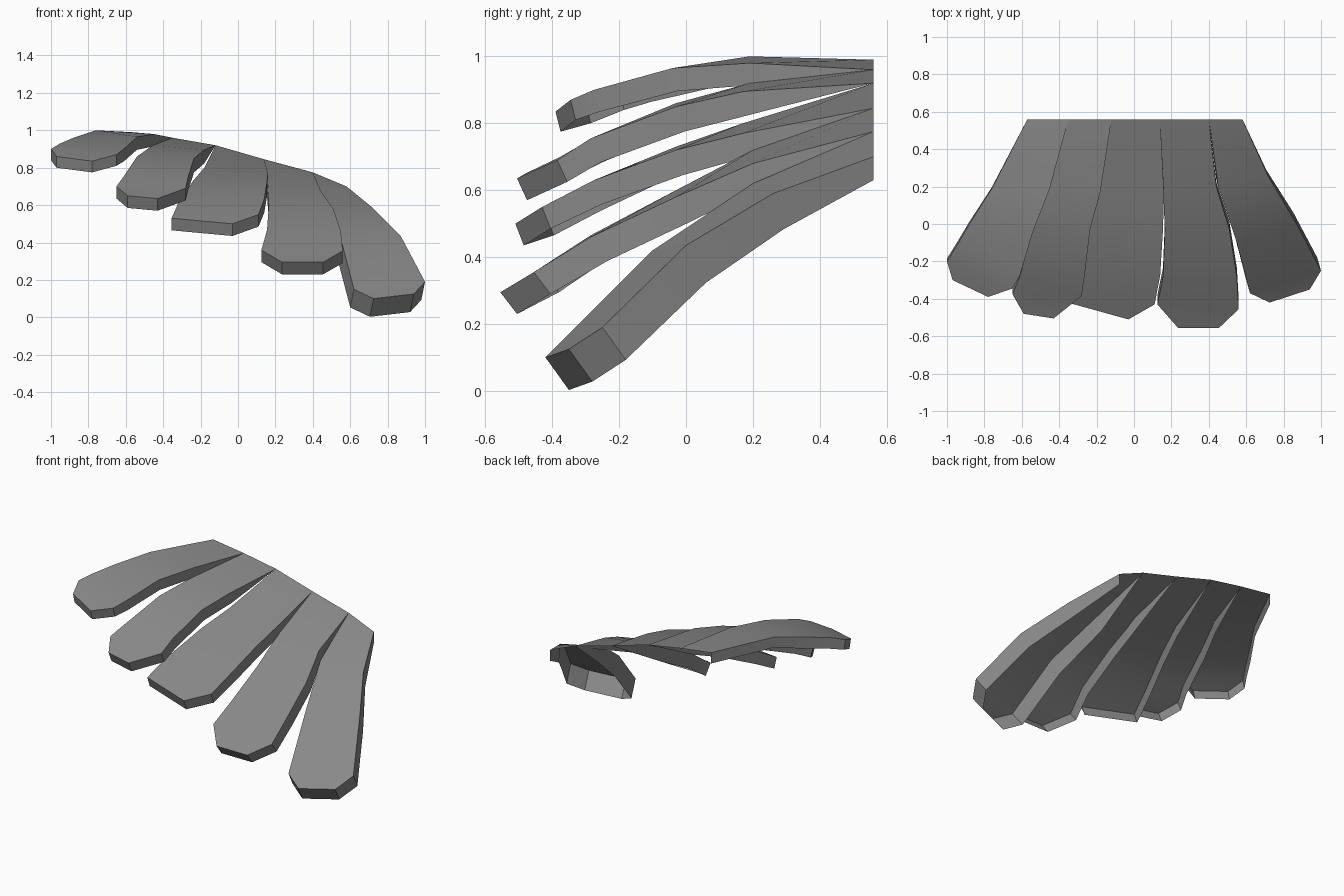
import bpy
import bmesh
from mathutils import Vector

cube = bpy.data.objects.get("Cube")
if cube:
    bpy.data.objects.remove(cube, do_unlink=True)

grey = bpy.data.materials.new("plain_grey")
grey.use_nodes = True
GREY_COLOUR = (0.25, 0.25, 0.25, 1)
grey.diffuse_color = GREY_COLOUR
grey.node_tree.nodes["Principled BSDF"].inputs["Base Color"].default_value = GREY_COLOUR

# Shared root points along the straight rear edge of the fan
ROOT_Y = 0.56
ROOT = [Vector((x, ROOT_Y, z)) for x, z in
        ((-.57, .99), (-.35, .96), (-.12, .92), (.14, .845), (.4, .775), (.58, .7))]
ROOT_DEPTH = .07

# How far the wall leans and how deep it is at each station after the root
LEAN = (.45, .85, 1, 1)
DEPTH = (1.1, 1.15, 1.1, 1)


def root_drop(index):
    """Walls keep their depth on the fan's outer ends and close to nothing between blades."""
    outer = index in (0, len(ROOT) - 1)
    return Vector((0, 0, -ROOT_DEPTH if outer else 0))


def make_blade(name, index, left, right, tip, drop):
    """Bent open shell: a top skin with walls on both sides and round the tip."""
    drop = Vector(drop)
    along = [Vector((drop.x * lean, drop.y * lean, drop.z * depth))
             for lean, depth in zip(LEAN, DEPTH)]
    along[len(left) - 1] = drop

    bm = bmesh.new()

    def add_edge(points, drops):
        points = [Vector(p) for p in points]
        upper = [bm.verts.new(p) for p in points]
        lower = [bm.verts.new(p + d) for p, d in zip(points, drops)]
        return upper, lower

    l, l_low = add_edge([ROOT[index]] + left, [root_drop(index)] + along)
    r, r_low = add_edge([ROOT[index + 1]] + right, [root_drop(index + 1)] + along)
    t, t_low = add_edge(tip, [drop] * len(tip))

    # Top skin
    for i in range(len(l) - 1):
        bm.faces.new((l[i], l[i + 1], r[i + 1], r[i]))
    bm.faces.new([l[-1]] + t + [r[-1]])

    # Walls from one root corner round the tip to the other
    rim = l + t + r[::-1]
    hem = l_low + t_low + r_low[::-1]
    for i in range(len(rim) - 1):
        bm.faces.new((rim[i + 1], rim[i], hem[i], hem[i + 1]))

    bmesh.ops.remove_doubles(bm, verts=bm.verts, dist=.0001)
    bmesh.ops.recalc_face_normals(bm, faces=bm.faces)
    mesh = bpy.data.meshes.new(name)
    bm.to_mesh(mesh)
    bm.free()
    mesh.materials.append(grey)
    blade = bpy.data.objects.new(name, mesh)
    bpy.context.collection.objects.link(blade)

    # Soft bends along the blade, crisp rim
    bpy.ops.object.select_all(action="DESELECT")
    blade.select_set(True)
    bpy.context.view_layer.objects.active = blade
    bpy.ops.object.shade_smooth_by_angle(angle=.5)


make_blade("upper_outer_blade", 0,
           left=[(-.76, .19, 1), (-.88, 0, .96), (-.95, -.12, .93), (-1, -.2, .9)],
           right=[(-.45, .19, .98), (-.54, -.04, .965), (-.61, -.275, .9), (-.65, -.345, .87)],
           tip=[(-.97, -.3, .86), (-.78, -.39, .835)],
           drop=(0, .015, -.06))

make_blade("upper_inner_blade", 1,
           left=[(-.455, .19, .92), (-.54, -.03, .86), (-.61, -.28, .755), (-.65, -.375, .7)],
           right=[(-.18, .17, .895), (-.235, -.03, .85), (-.265, -.285, .755), (-.28, -.385, .69)],
           tip=[(-.59, -.48, .65), (-.43, -.505, .635)],
           drop=(0, .03, -.065))

make_blade("middle_blade", 2,
           left=[(-.18, .17, .8), (-.24, -.03, .73), (-.32, -.28, .61), (-.355, -.42, .53)],
           right=[(.16, .17, .77), (.155, -.03, .72), (.14, -.275, .63), (.11, -.43, .55)],
           tip=[(-.03, -.51, .5)],
           drop=(0, .025, -.065))

make_blade("lower_inner_blade", 3,
           left=[(.155, .2, .72), (.165, -.03, .6), (.155, -.285, .465), (.125, -.43, .36)],
           right=[(.44, .2, .68), (.51, -.03, .58), (.55, -.285, .46), (.56, -.455, .355)],
           tip=[(.235, -.555, .295), (.455, -.555, .295)],
           drop=(0, .05, -.065))

make_blade("lower_outer_blade", 4,
           left=[(.45, .2, .62), (.55, -.1, .42), (.62, -.37, .15)],
           right=[(.715, .26, .59), (.87, 0, .435), (1, -.25, .19)],
           tip=[(.725, -.42, .1), (.94, -.35, .125)],
           drop=(-.02, .07, -.097))
